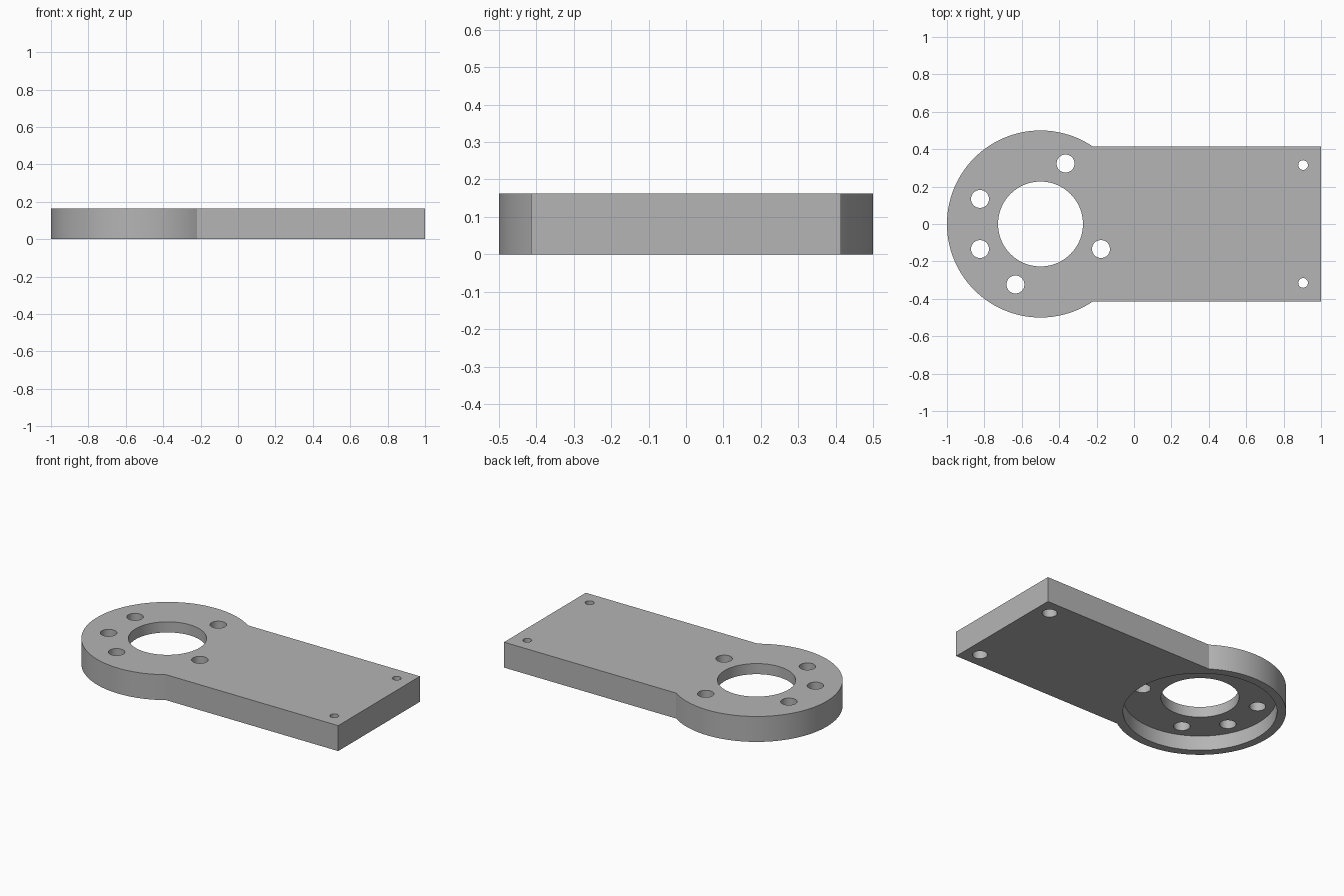
import bpy, bmesh
from math import sin, cos, pi, radians, asin

cube = bpy.data.objects.get("Cube")
if cube:
    bpy.data.objects.remove(cube, do_unlink=True)

# Main dimensions
T = 0.163            # plate thickness
CX, R = -0.5, 0.5    # round head
HALF = 0.414         # half width of the arm
FLOOR = 0.095        # height of the recess ceiling

metal = bpy.data.materials.new("plain grey")
metal.use_nodes = True
grey = (0.46, 0.46, 0.46, 1)
metal.diffuse_color = grey
metal.node_tree.nodes["Principled BSDF"].inputs["Base Color"].default_value = grey


def prism(name, outline, z0, z1):
    """Extrude a counter-clockwise outline between two heights."""
    bm = bmesh.new()
    base = bm.faces.new([bm.verts.new((x, y, z0)) for x, y in outline])
    out = bmesh.ops.extrude_face_region(bm, geom=[base], use_keep_orig=True)
    for v in out["geom"]:
        if isinstance(v, bmesh.types.BMVert):
            v.co.z = z1
    bmesh.ops.recalc_face_normals(bm, faces=bm.faces)
    mesh = bpy.data.meshes.new(name)
    bm.to_mesh(mesh)
    bm.free()
    mesh.materials.append(metal)
    obj = bpy.data.objects.new(name, mesh)
    bpy.context.collection.objects.link(obj)
    return obj


def circle(x, y, r, n):
    return [(x + r * cos(2 * pi * i / n), y + r * sin(2 * pi * i / n)) for i in range(n)]


# Plate: round head blending into a rectangular arm
start = asin(HALF / R)
steps = 96
arc = [start + (2 * pi - 2 * start) * i / steps for i in range(steps + 1)]
outline = [(CX + R * cos(a), R * sin(a)) for a in arc] + [(1, -HALF), (1, HALF)]
plate = prism("mounting_plate", outline, 0, T)

# Cutters: underside recess, centre bore and bolt circle
cutters = [
    prism("recess_cutter", circle(CX, 0, 0.447, 128), -0.1, FLOOR),
    prism("bore_cutter", circle(CX, 0, 0.227, 96), -0.2, 0.3),
]
for deg in (67.5, 157.5, 202.5, 247.5, 337.5):
    a = radians(deg)
    hole = circle(CX + 0.35 * cos(a), 0.35 * sin(a), 0.048, 40)
    cutters.append(prism("bolt_hole_cutter", hole, -0.2, 0.3))

# Cutters: arm screw holes, wider from below
for side in (-1, 1):
    y = side * 0.315
    cutters.append(prism("screw_hole_cutter", circle(0.904, y, 0.026, 32), -0.2, 0.3))
    cutters.append(prism("counterbore_cutter", circle(0.904, y, 0.044, 40), -0.1, FLOOR))

bpy.ops.object.select_all(action="DESELECT")
plate.select_set(True)
bpy.context.view_layer.objects.active = plate
for cutter in cutters:
    cutter.hide_render = True
    mod = plate.modifiers.new("cut", "BOOLEAN")
    mod.operation = "DIFFERENCE"
    mod.solver = "EXACT"
    mod.object = cutter
    bpy.ops.object.modifier_apply(modifier=mod.name)
    bpy.data.objects.remove(cutter, do_unlink=True)

bpy.ops.object.shade_smooth_by_angle(angle=radians(30))
